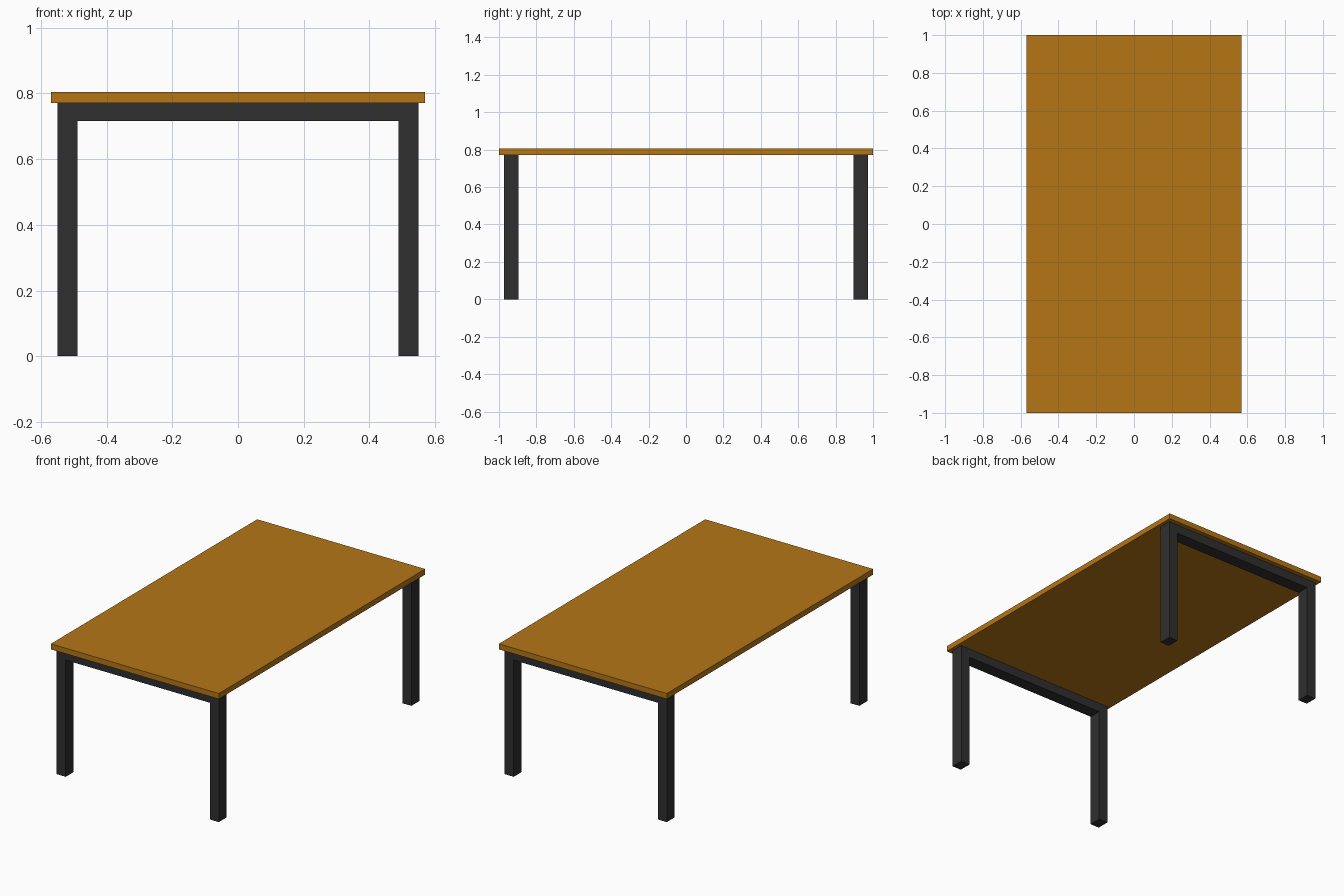
import bpy
import bmesh

if "Cube" in bpy.data.objects:
    bpy.data.objects.remove(bpy.data.objects["Cube"])


def material(name, color):
    mat = bpy.data.materials.new(name)
    mat.diffuse_color = color
    mat.use_nodes = True
    mat.node_tree.nodes["Principled BSDF"].inputs["Base Color"].default_value = mat.diffuse_color
    return mat


def prism(name, profile, y0, y1, mat):
    """Extrude an (x, z) profile from y0 to y1."""
    bm = bmesh.new()
    face = bm.faces.new([bm.verts.new((x, y0, z)) for x, z in profile])
    ext = bmesh.ops.extrude_face_region(bm, geom=[face])
    verts = [v for v in ext["geom"] if isinstance(v, bmesh.types.BMVert)]
    bmesh.ops.translate(bm, verts=verts, vec=(0, y1 - y0, 0))
    bmesh.ops.recalc_face_normals(bm, faces=bm.faces)
    mesh = bpy.data.meshes.new(name)
    bm.to_mesh(mesh)
    bm.free()
    mesh.materials.append(mat)
    obj = bpy.data.objects.new(name, mesh)
    bpy.context.collection.objects.link(obj)
    return obj


wood = material("wood", (0.46, 0.18, 0.008, 1))
metal = material("dark_metal", (0.028, 0.028, 0.028, 1))

TOP_Z, UNDER_Z, RAIL_Z = 0.805, 0.771, 0.716
OUT_X, IN_X = 0.55, 0.489

# Table top slab
prism("table_top", [(-0.57, UNDER_Z), (0.57, UNDER_Z), (0.57, TOP_Z), (-0.57, TOP_Z)],
      -1.0, 1.0, wood)

# Two U-shaped frames: a pair of legs joined by a rail under the top
half = [(IN_X, RAIL_Z), (IN_X, 0), (OUT_X, 0), (OUT_X, UNDER_Z)]
frame = half + [(-x, z) for x, z in reversed(half)]
for name, side in (("front_leg_frame", -1), ("back_leg_frame", 1)):
    prism(name, frame, side * 0.972, side * 0.895, metal)
